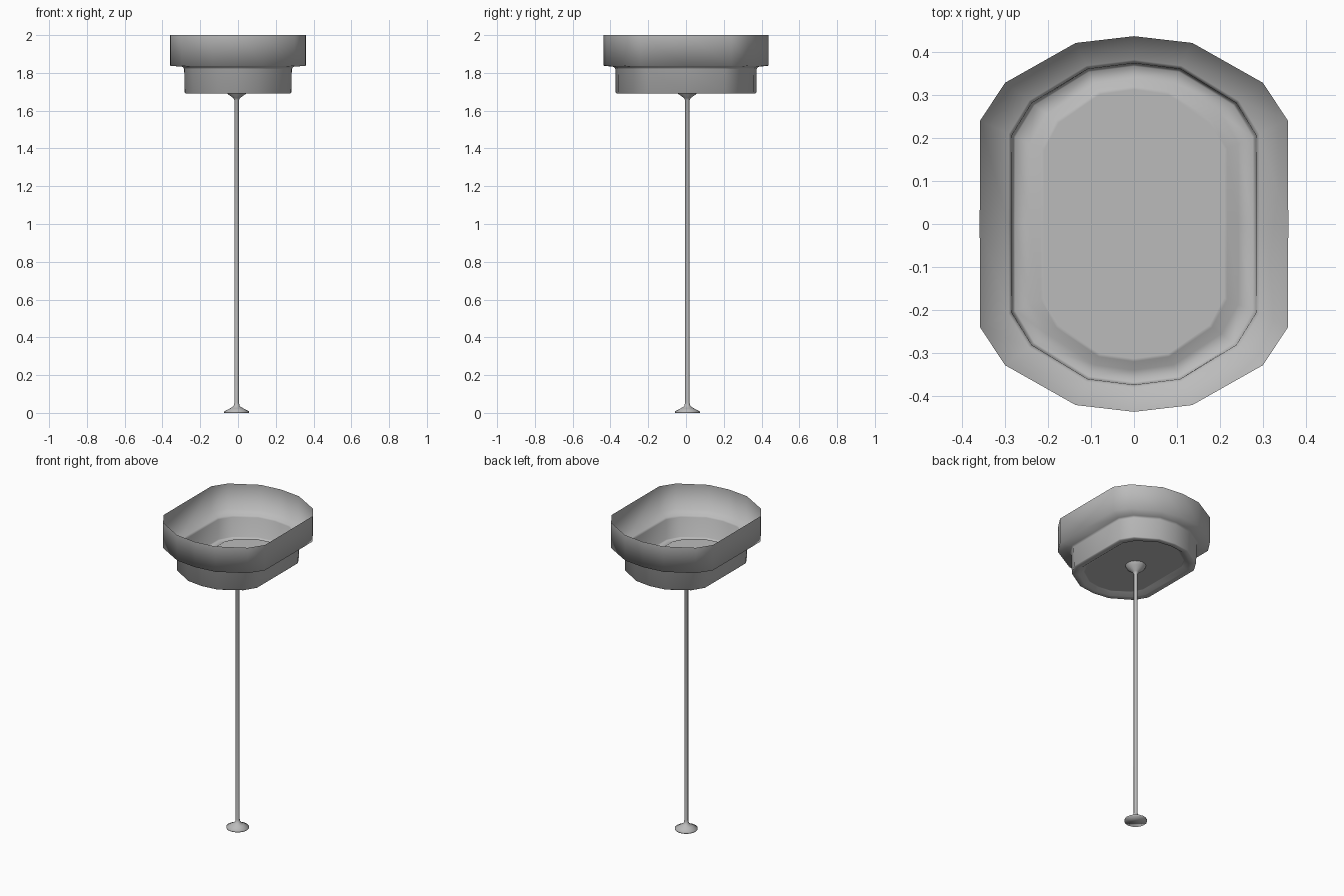
import bpy, bmesh, math

if "Cube" in bpy.data.objects:
    bpy.data.objects.remove(bpy.data.objects["Cube"])

# Dark grey finish
GREY = bpy.data.materials.new("dark_grey")
GREY.diffuse_color = (0.5, 0.5, 0.5, 1)
GREY.use_nodes = True
GREY.node_tree.nodes["Principled BSDF"].inputs["Base Color"].default_value = GREY.diffuse_color

def loft(name, rings, cap_first=False, cap_last=False, angle=120):
    """Skin a stack of closed rings that share a vertex count."""
    bm = bmesh.new()
    loops = [[bm.verts.new(p) for p in ring] for ring in rings]
    n = len(loops[0])
    for a, b in zip(loops, loops[1:]):
        for i in range(n):
            j = (i + 1) % n
            bm.faces.new((a[i], a[j], b[j], b[i]))
    if cap_first:
        bm.faces.new(loops[0][::-1])
    if cap_last:
        bm.faces.new(loops[-1])
    bmesh.ops.recalc_face_normals(bm, faces=bm.faces)
    mesh = bpy.data.meshes.new(name)
    bm.to_mesh(mesh)
    bm.free()
    mesh.materials.append(GREY)
    obj = bpy.data.objects.new(name, mesh)
    bpy.context.collection.objects.link(obj)
    bpy.ops.object.select_all(action='DESELECT')
    obj.select_set(True)
    bpy.context.view_layer.objects.active = obj
    bpy.ops.object.shade_smooth_by_angle(angle=math.radians(angle))
    return obj

# Quarter outline of the faceted oval, as fractions of the half width and half depth
QUARTER = [(1.0, 0.0), (0.998, 0.55), (0.835, 0.752), (0.378, 0.964)]

def oval(half_x, half_y, z):
    quads = QUARTER + [(0, 1)] + [(-x, y) for x, y in QUARTER[:0:-1]]
    full = quads + [(-x, -y) for x, y in quads]
    return [(x * half_x, y * half_y, z) for x, y in full]

# Stepped open bowl: rim, wide wall, ledge, narrow wall, foot, recessed floor
bowl_profile = [
    (0.359, 0.437, 2.0), (0.359, 0.437, 1.838),
    (0.292, 0.382, 1.832), (0.285, 0.374, 1.82),
    (0.282, 0.372, 1.695), (0.277, 0.367, 1.69),
    (0.243, 0.340, 1.69), (0.217, 0.320, 1.71), (0.210, 0.313, 1.71),
]
loft("bowl", [oval(*p) for p in bowl_profile], cap_last=True)

# Thin stem flaring into a round foot below and a small collar above
stem_profile = [
    (0.066, 0.0), (0.066, 0.008), (0.035, 0.024), (0.016, 0.036), (0.0115, 0.055),
    (0.0115, 1.655), (0.018, 1.667), (0.05, 1.69), (0.06, 1.71),
]
SIDES = 16
CX, CY = -0.007, 0.007
loft("stem", [[(CX + r * math.cos(math.tau * i / SIDES),
                CY + r * math.sin(math.tau * i / SIDES), z) for i in range(SIDES)]
              for r, z in stem_profile], cap_first=True)
